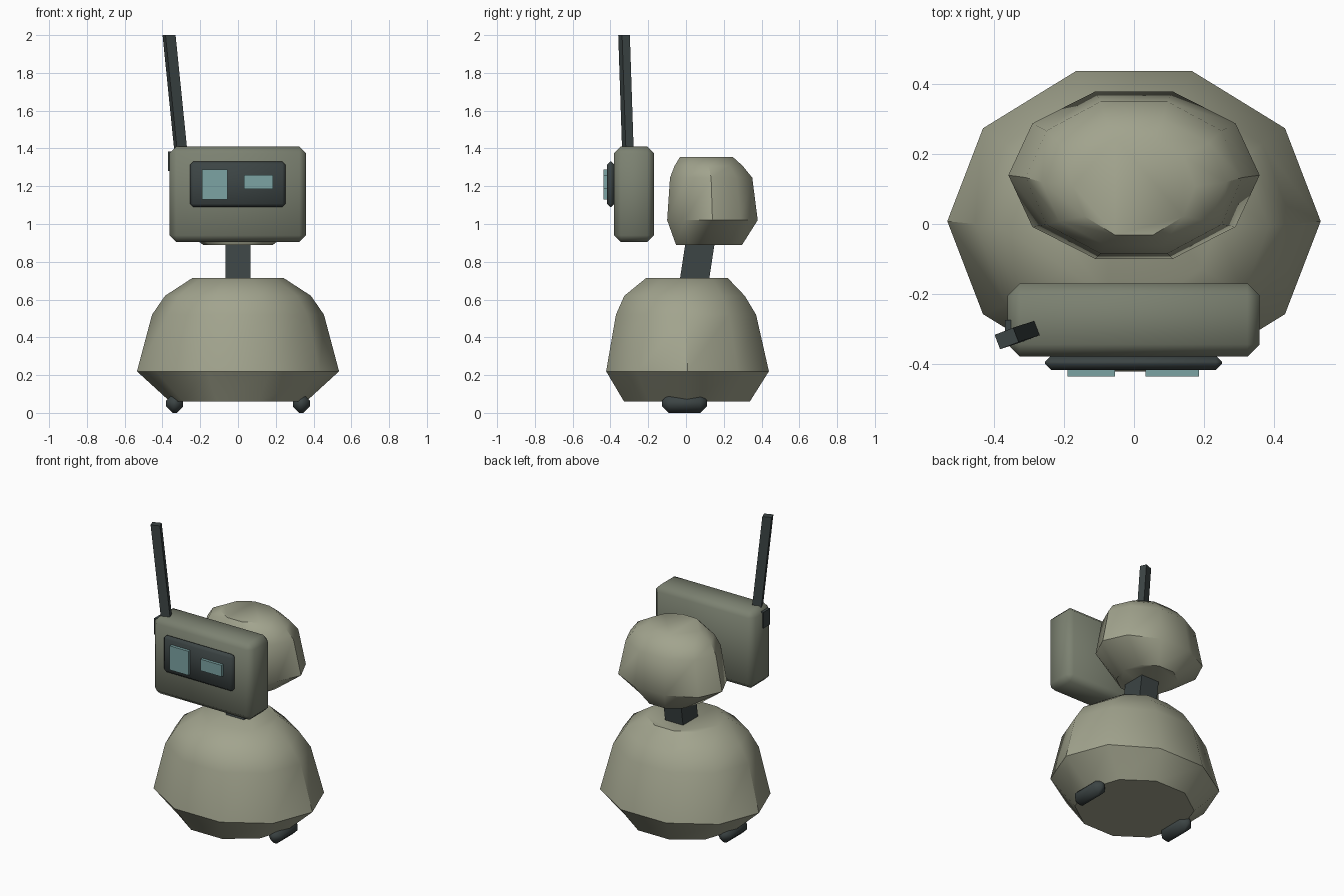
import bpy, bmesh, math
from mathutils import Vector, Matrix

if "Cube" in bpy.data.objects:
    bpy.data.objects.remove(bpy.data.objects["Cube"])


def material(name, rgb):
    m = bpy.data.materials.new(name)
    m.diffuse_color = (*rgb, 1)
    m.use_nodes = True
    m.node_tree.nodes["Principled BSDF"].inputs["Base Color"].default_value = m.diffuse_color
    return m


SHELL = material("shell", (0.36, 0.37, 0.27))
PANEL = material("panel", (0.20, 0.22, 0.165))
DARK = material("dark", (0.045, 0.058, 0.058))
LENS = material("lens", (0.20, 0.37, 0.37))


def finish(name, bm, mat, smooth=None):
    bmesh.ops.recalc_face_normals(bm, faces=bm.faces[:])
    mesh = bpy.data.meshes.new(name)
    bm.to_mesh(mesh)
    bm.free()
    mesh.materials.append(mat)
    ob = bpy.data.objects.new(name, mesh)
    bpy.context.collection.objects.link(ob)
    if smooth:
        bpy.ops.object.select_all(action='DESELECT')
        ob.select_set(True)
        bpy.context.view_layer.objects.active = ob
        bpy.ops.object.shade_smooth_by_angle(angle=math.radians(smooth))
    return ob


def dome(name, rings, mat, sides=10):
    """Loft elliptical rings given as (z, rx, ry, centre_y)."""
    bm = bmesh.new()
    loops = []
    for z, rx, ry, cy in rings:
        loops.append([bm.verts.new((rx * math.cos(a), cy + ry * math.sin(a), z))
                      for a in (2 * math.pi * i / sides for i in range(sides))])
    for lo, hi in zip(loops, loops[1:]):
        for i in range(sides):
            j = (i + 1) % sides
            bm.faces.new((lo[i], lo[j], hi[j], hi[i]))
    bm.faces.new(loops[0][::-1])
    bm.faces.new(loops[-1])
    return finish(name, bm, mat, 40)


def box(name, lo, hi, mat, bevel=0.0):
    lo, hi = Vector(lo), Vector(hi)
    bm = bmesh.new()
    bmesh.ops.create_cube(bm, size=1, matrix=Matrix.Translation((lo + hi) / 2)
                          @ Matrix.Diagonal((*(hi - lo), 1)))
    if bevel:
        bmesh.ops.bevel(bm, geom=bm.edges[:], offset=bevel, segments=1,
                        affect='EDGES', profile=0.5)
    return finish(name, bm, mat, 50 if bevel else None)


def bar(name, bottom, top, width, depth, turn, mat):
    """Leaning bar with horizontal ends, its section turned about z."""
    bm = bmesh.new()
    bmesh.ops.create_cube(bm, size=1)
    rot = Matrix.Rotation(turn, 3, 'Z')
    for v in bm.verts:
        end = Vector(top if v.co.z > 0 else bottom)
        v.co = end + rot @ Vector((v.co.x * width, v.co.y * depth, 0))
    return finish(name, bm, mat)


# Faceted body and head
dome("body", [(0.06, 0.36, 0.35, 0.005), (0.22, 0.535, 0.453, 0.008),
              (0.52, 0.455, 0.39, 0.0), (0.62, 0.386, 0.335, -0.008),
              (0.715, 0.24, 0.226, 0.005)], SHELL)
dome("head", [(0.89, 0.185, 0.184, 0.122), (1.02, 0.36, 0.252, 0.14),
              (1.245, 0.31, 0.229, 0.133), (1.307, 0.265, 0.19, 0.12),
              (1.355, 0.175, 0.147, 0.108)], SHELL)

# Leaning neck
bar("neck", (0, 0.038, 0.66), (0, 0.082, 0.95), 0.13, 0.155, 0, DARK)

# Face panel, visor and the two unequal lenses
box("face_panel", (-0.362, -0.38, 0.905), (0.36, -0.17, 1.41), PANEL, 0.035)
box("visor", (-0.255, -0.418, 1.09), (0.252, -0.378, 1.33), DARK, 0.017)
box("tall_lens", (-0.19, -0.437, 1.13), (-0.055, -0.40, 1.288), LENS)
box("wide_lens", (0.033, -0.437, 1.185), (0.186, -0.40, 1.26), LENS)

# Antenna, with its lower end sunk into the panel corner
bar("antenna", (-0.292, -0.304, 1.28), (-0.365, -0.328, 2.0),
    0.057, 0.044, math.radians(21), DARK)
box("antenna_mount", (-0.37, -0.345, 1.28), (-0.29, -0.275, 1.385), DARK)

# Feet
for side, s in (("left", -1), ("right", 1)):
    x0, x1 = sorted((s * 0.29, s * 0.38))
    box(side + "_foot", (x0, -0.127, 0), (x1, 0.112, 0.1), DARK, 0.035)
